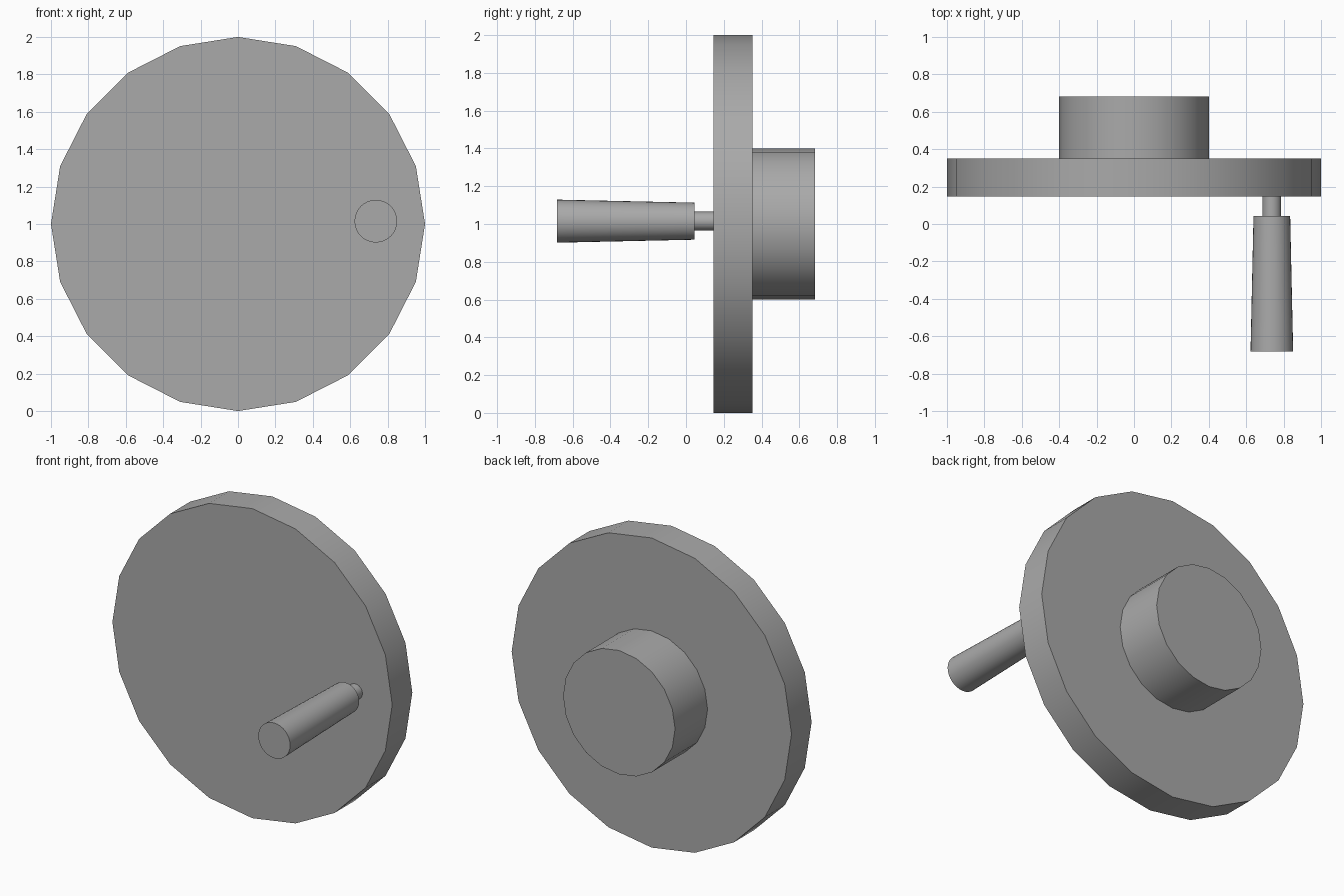
import bpy
import bmesh
from math import radians
from mathutils import Matrix

cube = bpy.data.objects.get("Cube")
if cube:
    bpy.data.objects.remove(cube, do_unlink=True)

# Single plain grey finish
grey = bpy.data.materials.new("plain_grey")
grey.use_nodes = True
colour = (0.4, 0.4, 0.4, 1)
grey.diffuse_color = colour
grey.node_tree.nodes["Principled BSDF"].inputs["Base Color"].default_value = colour


def round_part(name, sides, x, z, y_front, y_back, r_front, r_back):
    """Capped cylinder or cone lying along the y axis."""
    bm = bmesh.new()
    bmesh.ops.create_cone(bm, cap_ends=True, segments=sides, radius1=r_back,
                          radius2=r_front, depth=y_back - y_front)
    turn = Matrix.Rotation(radians(90), 4, "X")
    move = Matrix.Translation((x, (y_front + y_back) / 2, z))
    bm.transform(move @ turn)
    mesh = bpy.data.meshes.new(name)
    bm.to_mesh(mesh)
    bm.free()
    mesh.materials.append(grey)
    obj = bpy.data.objects.new(name, mesh)
    bpy.context.collection.objects.link(obj)
    bpy.ops.object.select_all(action="DESELECT")
    obj.select_set(True)
    bpy.context.view_layer.objects.active = obj
    bpy.ops.object.shade_smooth_by_angle(angle=radians(30))
    return obj


# Crank disc with its rear hub
round_part("wheel_disc", 20, 0, 1, 0.146, 0.351, 1, 1)
round_part("rear_hub", 20, 0, 1, 0.351, 0.683, 0.4, 0.4)

# Off-centre handle: thin pin and tapered grip
round_part("handle_pin", 32, 0.737, 1.015, 0.044, 0.146, 0.05, 0.05)
round_part("handle_grip", 32, 0.737, 1.015, -0.683, 0.044, 0.114, 0.098)
